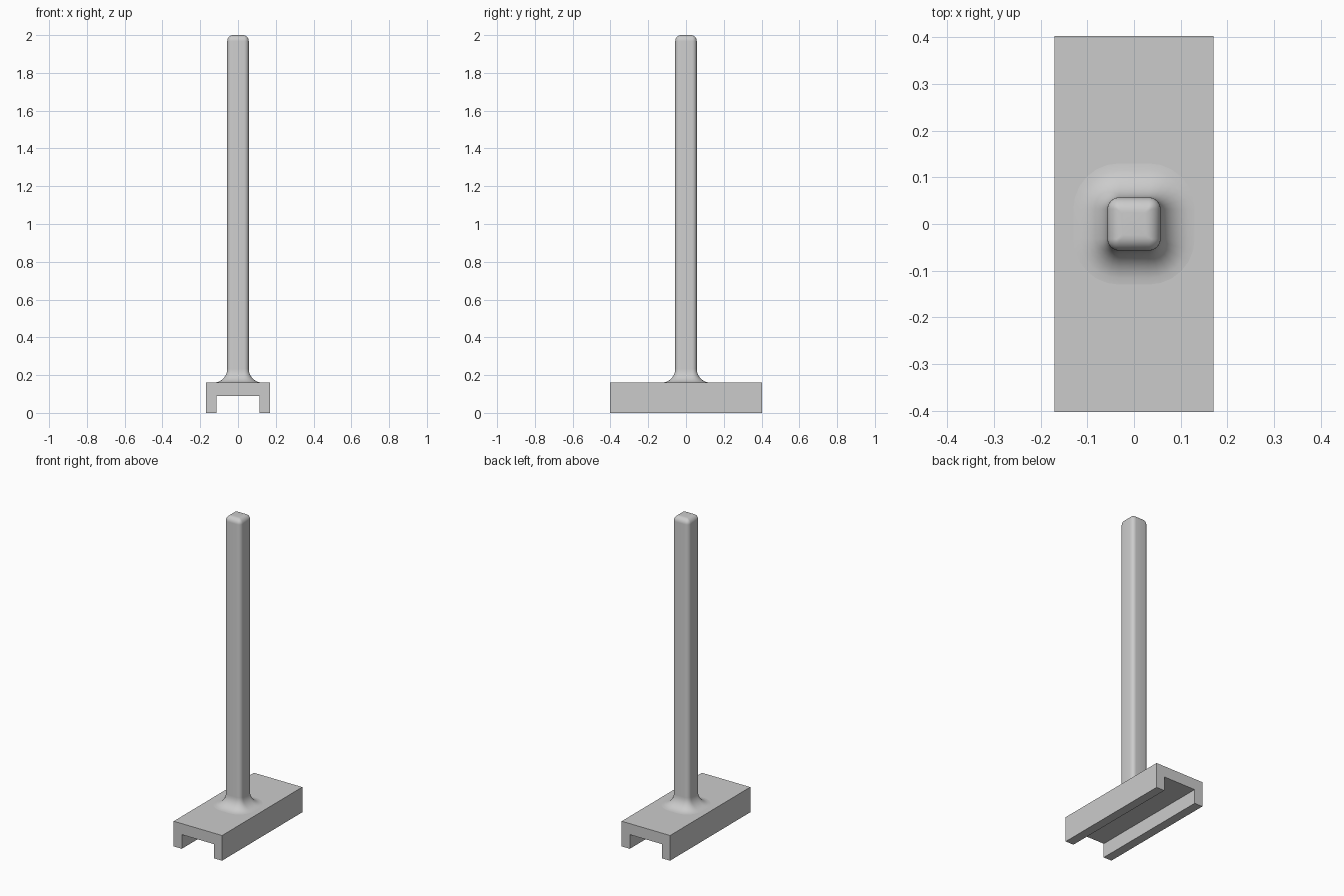
import bpy, bmesh
from math import cos, sin, pi

if "Cube" in bpy.data.objects:
    bpy.data.objects.remove(bpy.data.objects["Cube"], do_unlink=True)

# Single plain grey material
GREY = (0.6, 0.6, 0.6, 1)
grey = bpy.data.materials.new("plain_grey")
grey.use_nodes = True
grey.diffuse_color = GREY
grey.node_tree.nodes["Principled BSDF"].inputs["Base Color"].default_value = GREY

BASE_TOP, HALF, CORNER, HEIGHT = 0.16, 0.057, 0.025, 2.0
FLARE, CROWN, STEPS = 0.073, 0.032, 8


def finish(bm, name):
    bmesh.ops.recalc_face_normals(bm, faces=bm.faces)
    mesh = bpy.data.meshes.new(name)
    bm.to_mesh(mesh)
    bm.free()
    obj = bpy.data.objects.new(name, mesh)
    mesh.materials.append(grey)
    bpy.context.collection.objects.link(obj)
    return obj


def rounded_square(half, radius, z, segments=6):
    """Points of a horizontal square ring with rounded corners."""
    points = []
    for corner, (sx, sy) in enumerate([(1, 1), (-1, 1), (-1, -1), (1, -1)]):
        for i in range(segments + 1):
            a = (corner + i / segments) * pi / 2
            points.append((sx * (half - radius) + radius * cos(a),
                           sy * (half - radius) + radius * sin(a), z))
    return points


# Channel-shaped base, extruded along its length
profile = [(-0.17, 0), (-0.113, 0), (-0.113, 0.09), (0.113, 0.09),
           (0.113, 0), (0.17, 0), (0.17, BASE_TOP), (-0.17, BASE_TOP)]
bm = bmesh.new()
front = bm.faces.new([bm.verts.new((x, -0.403, z)) for x, z in profile])
extruded = bmesh.ops.extrude_face_region(bm, geom=[front], use_keep_orig=True)
moved = [v for v in extruded["geom"] if isinstance(v, bmesh.types.BMVert)]
bmesh.ops.translate(bm, verts=moved, vec=(0, 0.806, 0))
finish(bm, "channel_base")

# Post: flared foot, straight shaft and rounded crown as (offset, height) steps
steps = []
for i in range(STEPS + 1):
    a = i / STEPS * pi / 2
    steps.append((FLARE * (1 - sin(a)), BASE_TOP + FLARE * (1 - cos(a))))
for i in range(STEPS + 1):
    a = i / STEPS * pi / 2
    steps.append((CROWN * (cos(a) - 1), HEIGHT - CROWN * (1 - sin(a))))

bm = bmesh.new()
rings = [[bm.verts.new(p) for p in
          rounded_square(HALF + off, max(CORNER + off, 0.004), z)]
         for off, z in steps]
for low, high in zip(rings, rings[1:]):
    for i in range(len(low)):
        j = (i + 1) % len(low)
        bm.faces.new((low[i], low[j], high[j], high[i]))
bm.faces.new(rings[-1])
post = finish(bm, "flared_post")

# Smooth shading on the post
bpy.ops.object.select_all(action="DESELECT")
post.select_set(True)
bpy.context.view_layer.objects.active = post
bpy.ops.object.shade_smooth_by_angle(angle=pi / 4)
